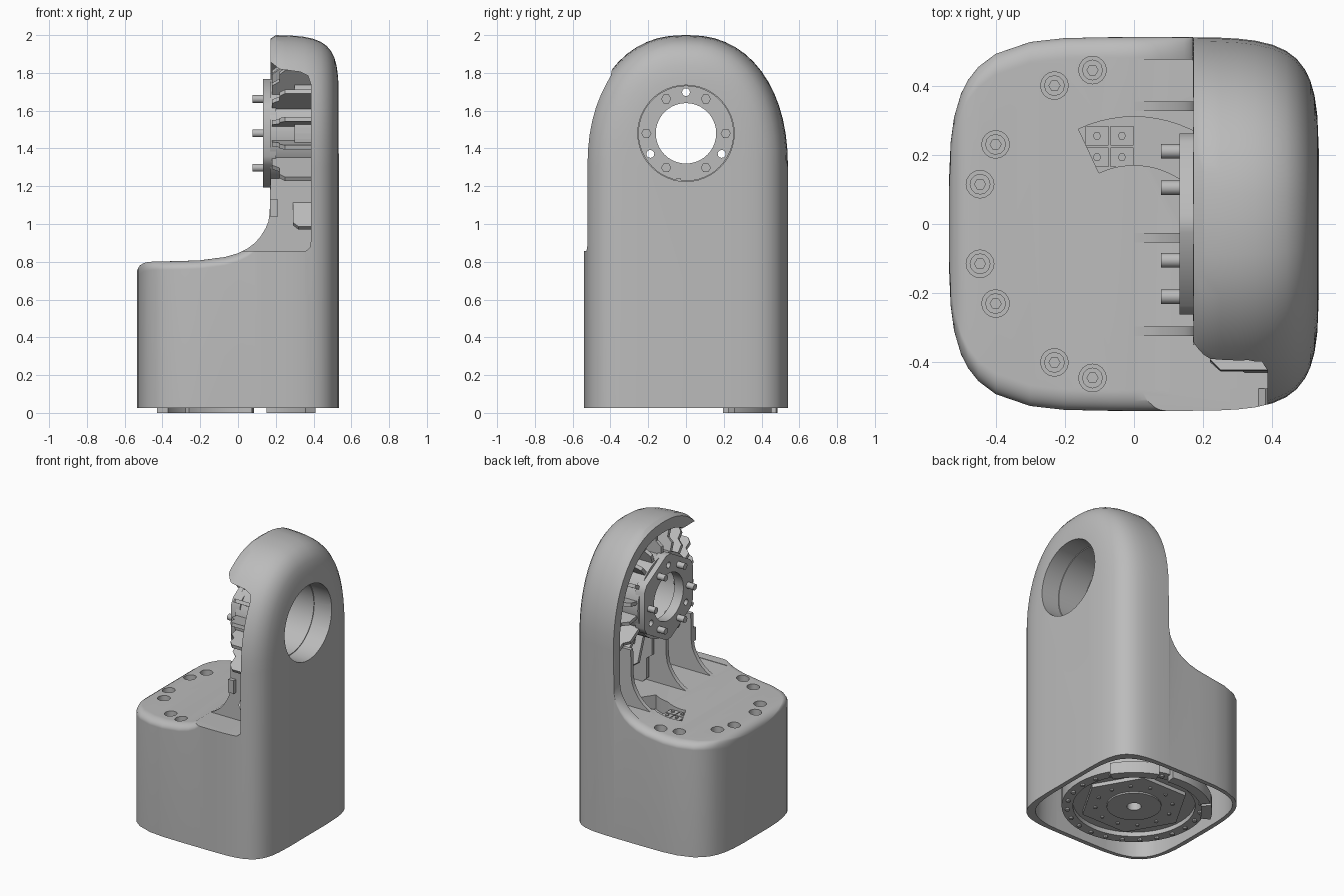
import bpy, bmesh, math
from math import sin, cos, pi, radians

if "Cube" in bpy.data.objects:
    bpy.data.objects.remove(bpy.data.objects["Cube"])

grey = bpy.data.materials.new("cast_grey")
grey.use_nodes = True
grey.diffuse_color = (0.5, 0.5, 0.5, 1)
grey.node_tree.nodes["Principled BSDF"].inputs["Base Color"].default_value = (0.5, 0.5, 0.5, 1)
HUB_Z = 1.48
POWER = 2 / 2.2  # fullness of the arch


def loft(name, rings):
    """Skin a list of equal-length rings and cap both ends."""
    bm = bmesh.new()
    rows = [[bm.verts.new(p) for p in ring] for ring in rings]
    n = len(rows[0])
    for a, b in zip(rows, rows[1:]):
        for i in range(n):
            j = (i + 1) % n
            bm.faces.new((a[i], a[j], b[j], b[i]))
    bm.faces.new(rows[0])
    bm.faces.new(rows[-1])
    bmesh.ops.recalc_face_normals(bm, faces=bm.faces)
    mesh = bpy.data.meshes.new(name)
    bm.to_mesh(mesh)
    bm.free()
    mesh.materials.append(grey)
    obj = bpy.data.objects.new(name, mesh)
    bpy.context.collection.objects.link(obj)
    return obj


def prism(name, pts, axis, a, b):
    """Extrude a 2D outline along an axis from a to b."""
    place = {"x": lambda u, v, d: (d, u, v),
             "y": lambda u, v, d: (u, d, v),
             "z": lambda u, v, d: (u, v, d)}[axis]
    return loft(name, [[place(u, v, d) for u, v in pts] for d in (a, b)])


def circle(r, n=32, cu=0, cv=0):
    return [(cu + r * cos(2 * pi * i / n), cv + r * sin(2 * pi * i / n)) for i in range(n)]


def arc_band(r0, r1, a0, a1, cu=0, cv=0, n=12):
    angles = [radians(a0 + (a1 - a0) * i / n) for i in range(n + 1)]
    return ([(cu + r1 * cos(a), cv + r1 * sin(a)) for a in angles] +
            [(cu + r0 * cos(a), cv + r0 * sin(a)) for a in reversed(angles)])


def rect(u0, u1, v0, v1):
    return [(u0, v0), (u1, v0), (u1, v1), (u0, v1)]


def signed_power(v, p):
    return math.copysign(abs(v) ** p, v)


def cut(obj, *cutters):
    """Subtract cutters for good and remove them."""
    bpy.context.view_layer.objects.active = obj
    for c in cutters:
        mod = obj.modifiers.new("cut", "BOOLEAN")
        mod.operation, mod.solver, mod.object = "DIFFERENCE", "EXACT", c
        bpy.ops.object.modifier_apply(modifier=mod.name)
        bpy.data.objects.remove(c)


def smooth(obj, angle=32):
    bpy.ops.object.select_all(action="DESELECT")
    obj.select_set(True)
    bpy.context.view_layer.objects.active = obj
    bpy.ops.object.shade_smooth_by_angle(angle=radians(angle))


# Housing: slices along x, low for the base and tall for the upright
def width(x):
    n = 4 if x < 0 else 5.5
    return 0.54 * (1 - (abs(x) / 0.535) ** n) ** (1 / n)


def body_slice(x, h, ry, rz, p):
    w = width(x)
    ry = min(ry, 0.97 * w)
    q = [(w - ry + ry * cos(t) ** p, h - rz + rz * sin(t) ** p)
         for t in [i * pi / 28.01 for i in range(15)]]
    pts = [(w, 0.025)] + q + [(-y, z) for y, z in reversed(q)] + [(-w, 0.025)]
    return [(x, y, z) for y, z in pts]


base_top = [(-0.5345, 0.75), (-0.53, 0.765), (-0.52, 0.78), (-0.5, 0.793), (-0.48, 0.798),
            (-0.45, 0.801), (-0.4, 0.802), (-0.3, 0.804), (-0.2, 0.808), (-0.07, 0.825),
            (0, 0.845), (0.05, 0.87), (0.09, 0.9), (0.12, 0.935), (0.145, 0.975),
            (0.16, 1.01), (0.168, 1.06)]
slices = [body_slice(x, h, 0.06, 0.045, 1) for x, h in base_top]
for x in (0.172, 0.18, 0.2, 0.25, 0.3, 0.35, 0.4, 0.44, 0.47, 0.495, 0.51, 0.522, 0.53, 0.5345):
    lip = 0.02 * max(0, (0.2 - x) / 0.03)
    rise = 0.7 * (width(x) / 0.54) ** 0.7 - lip
    slices.append(body_slice(x, 1.3 + rise, 1, rise, POWER))
housing = loft("housing", slices)

# Pocket in the upright, the open front and the hollow underside
arch = [(0.475 * signed_power(cos(i * pi / 28), POWER), 1.3 + 0.61 * sin(i * pi / 28) ** POWER)
        for i in range(28)] + [(-0.475, 1.3)]
pocket = prism("pocket", [(-0.475, 0.855), (0.475, 0.855)] + arch, "x", -0.06, 0.39)
gap = [(-0.06, 0.858), (0.36, 0.858), (0.38, 0.875), (0.386, 0.91), (0.386, 1.74),
       (0.37, 1.785), (0.33, 1.805), (0.22, 1.82), (0.17, 1.86), (-0.06, 1.86)]
front_gap = prism("front_gap", gap, "y", -0.7, -0.1)
under = [(0.505 * signed_power(cos(a), 0.45), 0.51 * signed_power(sin(a), 0.45))
         for a in [i * pi / 24 for i in range(48)]]
hollow = prism("hollow", under, "z", -0.1, 0.45)
recess = prism("recess", circle(0.255, 48, 0, HUB_Z), "x", 0.2, 0.7)
cut(housing, pocket, front_gap, hollow, recess)

# Base bolts in round counterbores
for x, y in ((-0.12, 0.445), (-0.23, 0.4), (-0.4, 0.23), (-0.445, 0.115)):
    for side in (1, -1):
        cut(housing, prism("bore", circle(0.04, 16, x, side * y), "z", 0.73, 1.0))
        bolt = prism("base_bolt", circle(0.03, 12, x, side * y), "z", 0.70, 0.765)
        cut(bolt, prism("socket", circle(0.016, 6, x, side * y), "z", 0.745, 0.9))

# Cable slot with its connector
cut(housing, prism("cable_slot", arc_band(0.24, 0.38, 55, 115, 0, -0.07), "z", 0.76, 0.95))
for i in range(2):
    for j in range(2):
        u, v = -0.14 + 0.072 * i, 0.165 + 0.062 * j
        prism("connector_cell", rect(u, u + 0.066, v, v + 0.056), "z", 0.75, 0.81)
        prism("connector_pin", circle(0.012, 6, u + 0.033, v + 0.028), "z", 0.80, 0.818)
smooth(housing)

# Hub: tube, six-sided flange, pins and screws
tube = prism("hub_tube", circle(0.28, 48, 0, HUB_Z), "x", 0.17, 0.40)
cut(tube, prism("tube_bore", circle(0.25, 48, 0, HUB_Z), "x", 0.1, 0.7))
smooth(tube)
hexagon = []
for a in range(30, 390, 60):
    for d in (-5, 5):
        r = 0.262 / cos(radians(30 - 5))
        hexagon.append((r * cos(radians(a + d)), HUB_Z + r * sin(radians(a + d))))
flange = prism("hub_flange", hexagon, "x", 0.132, 0.2)
cut(flange, prism("bore", circle(0.16, 40, 0, HUB_Z), "x", 0, 0.4))
for a in (90, 210, 330):
    cut(flange, prism("hole", circle(0.021, 12, 0.218 * cos(radians(a)),
                                     HUB_Z + 0.218 * sin(radians(a))), "x", 0, 0.4))
smooth(flange)
for k in range(6):
    y, z = 0.21 * cos(k * pi / 3), HUB_Z + 0.21 * sin(k * pi / 3)
    smooth(prism("hub_pin", circle(0.021, 14, y, z), "x", 0.078, 0.16))
    smooth(prism("screw_washer", circle(0.038, 16, y, z), "x", 0.19, 0.206))
    prism("screw_head", circle(0.027, 6, y, z), "x", 0.2, 0.225)


# Radial ribs between the hub and the shell, shorter towards the open front
def in_pocket(y, z):
    if z < 0.855 or abs(y) > 0.48 or (y < -0.42 and z < 1.85):
        return False
    return z < 1.3 or (abs(y) / 0.48) ** 2.2 + ((z - 1.3) / 0.615) ** 2.2 < 1


for k in range(18):
    a = k * pi / 9 + pi / 18
    reach = 0.27
    while in_pocket(reach * cos(a), HUB_Z + reach * sin(a)):
        reach += 0.005
    top = 0.18 if sin(a) > -0.6 else 0.25
    mid = (0.27 + reach) / 2
    steps = [(0.398, 0.26), (top, 0.26), (top, mid - 0.02), (top + 0.04, mid + 0.01),
             (top + 0.04, reach - 0.03), (top + 0.07, reach), (0.398, reach)]
    rib = prism("radial_rib", steps, "z", -0.012, 0.012)
    rib.rotation_euler.x = a
    rib.location.z = HUB_Z

# Stepped webs that thicken the pocket floor between alternate ribs
for k in range(0, 18, 2):
    a = k * 20 + 10
    prism("pocket_web", arc_band(0.27, 0.345, a, a + 20, 0, HUB_Z, 4), "x", 0.3, 0.398)

# Swept fins running from the upright onto the base
sweep = [p for p in base_top if p[0] >= 0]
for y in (-0.31, -0.04, 0.34):
    fin = prism("swept_fin", sweep + [(0.172, 1.24), (0.398, 1.24), (0.398, 0.83), (0, 0.83)],
                "y", y - 0.014, y + 0.014)
    smooth(fin)
prism("cable_clip", rect(0.17, 0.212, 1.04, 1.13), "y", -0.35, -0.325)

# Drive unit under the base
drive = prism("drive_body", circle(0.45, 48), "z", 0.07, 0.3)
ring = prism("drive_ring", circle(0.45, 48), "z", 0.04, 0.075)
cut(ring, prism("ring_bore", circle(0.38, 48), "z", 0, 0.2))
plate = prism("drive_plate", circle(0.34, 6), "z", 0.045, 0.08)
cap = prism("drive_cap", circle(0.17, 32), "z", 0.035, 0.08)
for part in (drive, plate, cap):
    cut(part, prism("centre_bore", circle(0.045, 20), "z", -0.1, 0.25))
    smooth(part)
smooth(ring)
for k in range(24):
    a = k * pi / 12
    prism("drive_stud", circle(0.014, 8, 0.415 * cos(a), 0.415 * sin(a)), "z", 0.028, 0.05)
    if k % 2:
        prism("plate_stud", circle(0.011, 8, 0.24 * cos(a), 0.24 * sin(a)), "z", 0.035, 0.05)

# Foot pads along the back of the drive
for a0, a1 in ((32, 69), (80, 128), (131, 152)):
    smooth(prism("foot_pad", arc_band(0.42, 0.485, a0, a1), "z", 0, 0.08))
